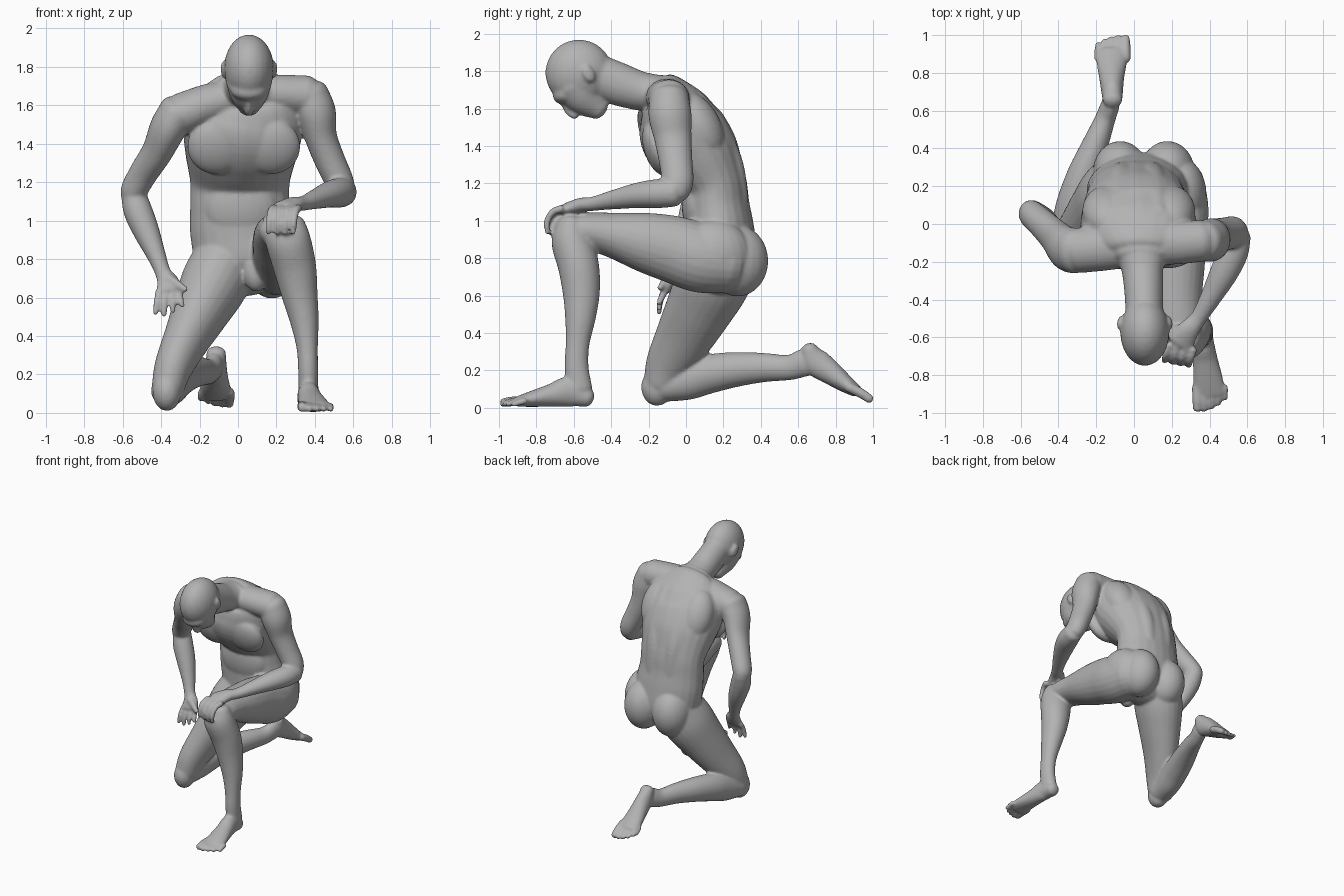
import bpy, bmesh, math
from mathutils import Vector, Matrix

if "Cube" in bpy.data.objects:
    bpy.data.objects.remove(bpy.data.objects["Cube"], do_unlink=True)

skin = bpy.data.materials.new("matte_grey")
skin.use_nodes = True
GREY = (0.45, 0.45, 0.45, 1)
skin.diffuse_color = GREY
skin.node_tree.nodes["Principled BSDF"].inputs["Base Color"].default_value = GREY

bm = bmesh.new()
SIDES = 24


def loft(points, ref=(1, 0, 0), steps=5):
    """Closed smooth tube; each point is x, y, z, half width along ref, half depth."""
    pts = [Vector(p if len(p) == 5 else (*p, p[3])) for p in points]
    ext = [2 * pts[0] - pts[1]] + pts + [2 * pts[-1] - pts[-2]]
    path = []
    for i in range(1, len(ext) - 2):
        p0, p1, p2, p3 = ext[i - 1:i + 3]
        for s in range(steps):
            t = s / steps
            path.append(0.5 * (2 * p1 + (p2 - p0) * t + (2 * p0 - 5 * p1 + 4 * p2 - p3) * t ** 2
                               + (3 * p1 - p0 - 3 * p2 + p3) * t ** 3))
    path.append(pts[-1])
    pos = [Vector(p[:3]) for p in path]
    rings = []
    for i, p in enumerate(path):
        tan = (pos[min(i + 1, len(pos) - 1)] - pos[max(i - 1, 0)]).normalized()
        rings.append((pos[i], tan, p[3], p[4]))

    # rounded ends
    def cap(ring, sign):
        c, t, a, b = ring
        out = []
        for ang in (25, 50, 70, 85):
            k, h = math.cos(math.radians(ang)), math.sin(math.radians(ang))
            out.append((c + t * sign * h * 0.65 * min(a, b), t, a * k, b * k))
        return out
    rings = cap(rings[0], -1)[::-1] + rings + cap(rings[-1], 1)

    loops = []
    for c, t, a, b in rings:
        u = Vector(ref)
        u = (u - t * u.dot(t)).normalized()
        v = t.cross(u)
        loops.append([bm.verts.new(c + u * a * math.cos(2 * math.pi * k / SIDES)
                                   + v * b * math.sin(2 * math.pi * k / SIDES)) for k in range(SIDES)])
    for l0, l1 in zip(loops, loops[1:]):
        for k in range(SIDES):
            j = (k + 1) % SIDES
            bm.faces.new((l0[k], l0[j], l1[j], l1[k]))
    bm.faces.new(loops[0][::-1])
    bm.faces.new(loops[-1])


def ball(center, radii, tilt=0, yaw=0):
    m = (Matrix.Translation(center) @ Matrix.Rotation(math.radians(yaw), 4, 'Z')
         @ Matrix.Rotation(math.radians(tilt), 4, 'X') @ Matrix.Diagonal((*radii, 1)))
    bmesh.ops.create_uvsphere(bm, u_segments=24, v_segments=16, radius=1, matrix=m)


CX = 0.04  # body midline

# Torso, pelvis to base of neck
loft([(CX + .01, .19, .70, .17, .14), (CX, .19, .80, .255, .19), (.02, .18, .95, .27, .185),
      (.01, .165, 1.08, .26, .175), (.01, .15, 1.2, .26, .175), (.015, .075, 1.34, .29, .22),
      (.025, -.015, 1.465, .31, .235), (CX, -.07, 1.585, .30, .195), (CX, -.12, 1.67, .23, .135),
      (CX, -.16, 1.70, .15, .09)])
# Back muscles, chest and buttocks; the gaps leave the spine groove and cleft
for s in (-1, 1):
    loft([(.02 + s * .075, .275, .96, .06), (.015 + s * .075, .255, 1.15, .075),
          (.015 + s * .08, .22, 1.32, .08), (.025 + s * .085, .13, 1.5, .085),
          (CX + s * .085, .035, 1.63, .075)])
    ball((.025 + s * .165, .065, 1.505), (.135, .12, .20), tilt=28)           # shoulder blade
    ball((.03 + s * .14, -.15, 1.385), (.155, .075, .15), tilt=18)            # chest muscle
    ball((CX + s * .125 + .012, .275, .785), (.145, .165, .19))               # buttock
# Left hip, belly and groin
ball((.25, .15, .82), (.135, .20, .185))
ball((.015, .06, 1.06), (.19, .082, .18), tilt=6)
ball((CX + .055, .035, .725), (.065, .07, .095))

# Neck and throat
loft([(CX, -.07, 1.65, .17, .10), (CX, -.16, 1.68, .135, .10), (CX + .005, -.25, 1.695, .11, .105),
      (.052, -.36, 1.73, .103, .115), (.055, -.46, 1.77, .10, .115)])
# Head, jaw, brow, nose, mouth
HX = .057
ball((HX, -.572, 1.79), (.13, .18, .178))
loft([(HX, -.59, 1.73, .122, .13), (HX, -.54, 1.66, .10, .105), (HX, -.465, 1.595, .058, .06)])
ball((HX, -.64, 1.68), (.095, .075, .055), tilt=20)
loft([(HX, -.66, 1.63, .015), (HX, -.625, 1.58, .019), (HX, -.59, 1.562, .023)])
ball((HX, -.525, 1.578), (.04, .035, .025), tilt=-20)
for s in (-1, 1):
    ball((HX + s * .132, -.52, 1.785), (.014, .032, .048), tilt=25, yaw=s * 12)

# Collar and top of each shoulder
loft([(CX, -.10, 1.66, .11, .10), (.2, -.10, 1.66, .115, .10), (.36, -.09, 1.65, .11, .105)], ref=(0, 1, 0))
loft([(CX, -.11, 1.65, .11, .10), (-.14, -.125, 1.61, .12, .105), (-.29, -.14, 1.555, .12, .11)],
     ref=(0, 1, 0))

# Left arm, bent and resting on the raised knee
loft([(.37, -.09, 1.66, .10, .105), (.405, -.085, 1.56, .105, .115), (.43, -.07, 1.44, .085, .10),
      (.475, -.055, 1.32, .08, .09), (.525, -.045, 1.21, .075, .085), (.545, -.06, 1.15, .065, .075)])
loft([(.55, -.06, 1.15, .07, .075), (.525, -.15, 1.145, .08, .078), (.475, -.26, 1.135, .075, .068),
      (.40, -.40, 1.11, .055, .05), (.34, -.50, 1.09, .045, .038), (.29, -.56, 1.085, .058, .038),
      (.245, -.63, 1.065, .075, .034)])
for i in range(4):
    x, y = .17 + .043 * i, -.64 - .008 * i
    loft([(x + .015, y, 1.065, .022), (x, y - .05, 1.045, .02), (x - .008, y - .08, .99, .018),
          (x - .012, y - .075, .935, .015)])
loft([(.27, -.55, 1.075, .026), (.20, -.57, 1.05, .024), (.145, -.61, 1.005, .018)], ref=(0, 1, 0))

# Right arm, hanging with the hand on the thigh
loft([(-.31, -.145, 1.57, .10, .12), (-.365, -.125, 1.48, .095, .12), (-.42, -.065, 1.36, .08, .10),
      (-.49, .005, 1.25, .075, .08), (-.54, .05, 1.16, .07, .075), (-.545, .06, 1.12, .06, .065)])
loft([(-.545, .06, 1.14, .065, .07), (-.52, .04, 1.05, .075, .075), (-.475, .015, .94, .068, .07),
      (-.425, -.025, .82, .05, .052), (-.39, -.06, .73, .042, .04), (-.365, -.085, .68, .06, .035),
      (-.355, -.11, .635, .07, .03)])
for x0, x1, z1 in ((-.412, -.43, .515), (-.377, -.385, .505), (-.343, -.338, .525), (-.308, -.288, .555)):
    loft([(x0, -.11, .63, .02), ((x0 + x1) / 2, -.135, .58, .018), (x1, -.145, z1, .014)])
loft([(-.36, -.10, .70, .026), (-.31, -.12, .665, .022), (-.27, -.14, .64, .016)], ref=(0, 1, 0))

# Left leg, thigh level and shin upright
loft([(.20, .22, .78, .17, .17), (.23, .08, .80, .165, .185), (.23, -.06, .845, .155, .18),
      (.225, -.22, .885, .15, .16), (.22, -.40, .925, .138, .12), (.228, -.53, .945, .128, .10),
      (.235, -.61, .945, .12, .09)])
loft([(.24, -.615, .97, .11, .085), (.262, -.61, .89, .118, .11), (.295, -.575, .76, .112, .11),
      (.32, -.56, .62, .095, .10), (.345, -.565, .48, .075, .082), (.36, -.58, .34, .056, .064),
      (.365, -.585, .22, .052, .064), (.367, -.57, .10, .052, .07)])
ball((.235, -.665, .96), (.06, .05, .065))
loft([(.36, -.525, .052, .05, .05), (.365, -.62, .085, .057, .082), (.378, -.72, .066, .066, .062),
      (.393, -.83, .046, .08, .042), (.402, -.90, .033, .082, .028)])
for i, (r, y) in enumerate(((.027, -.98), (.02, -.985), (.019, -.972), (.018, -.953), (.017, -.925))):
    x = .332 + .037 * i
    loft([(x, -.86, .035, r), (x + .003, y + .05, .034, r), (x + .003, y, r, r * .9)])

# Right leg, kneeling
loft([(-.06, .20, .80, .17, .19), (-.125, .14, .67, .175, .20), (-.195, .07, .53, .15, .18),
      (-.27, -.01, .38, .12, .155), (-.335, -.09, .24, .10, .125), (-.365, -.135, .13, .085, .095)])
ball((-.37, -.155, .11), (.075, .085, .10))
loft([(-.37, -.12, .11, .085, .08), (-.345, .0, .145, .09, .105), (-.315, .12, .18, .092, .105),
      (-.265, .27, .205, .085, .093), (-.205, .42, .215, .07, .078), (-.155, .55, .215, .055, .068),
      (-.125, .63, .24, .05, .075)])
loft([(-.113, .655, .315, .05, .045), (-.115, .69, .25, .056, .075), (-.118, .77, .19, .066, .065),
      (-.118, .85, .13, .08, .048), (-.115, .91, .09, .084, .034)])
for i, (r, d) in enumerate(((.027, 0), (.02, .004), (.019, 0), (.018, -.012), (.017, -.03))):
    x = -.045 - .037 * i
    loft([(x, .87, .11, r), (x, .935 + d, .078, r), (x, .985 + d, .045 - d, r * .9)])

# Fuse everything into one smooth skin
bmesh.ops.recalc_face_normals(bm, faces=bm.faces)
mesh = bpy.data.meshes.new("kneeling_figure")
bm.to_mesh(mesh)
bm.free()
mesh.materials.append(skin)
mesh.shade_smooth()
body = bpy.data.objects.new("kneeling_figure", mesh)
bpy.context.collection.objects.link(body)
remesh = body.modifiers.new("fuse", 'REMESH')
remesh.mode = 'VOXEL'
remesh.voxel_size = 0.0095
remesh.use_smooth_shade = True
soften = body.modifiers.new("soften", 'SMOOTH')
soften.factor = 0.5
soften.iterations = 8
